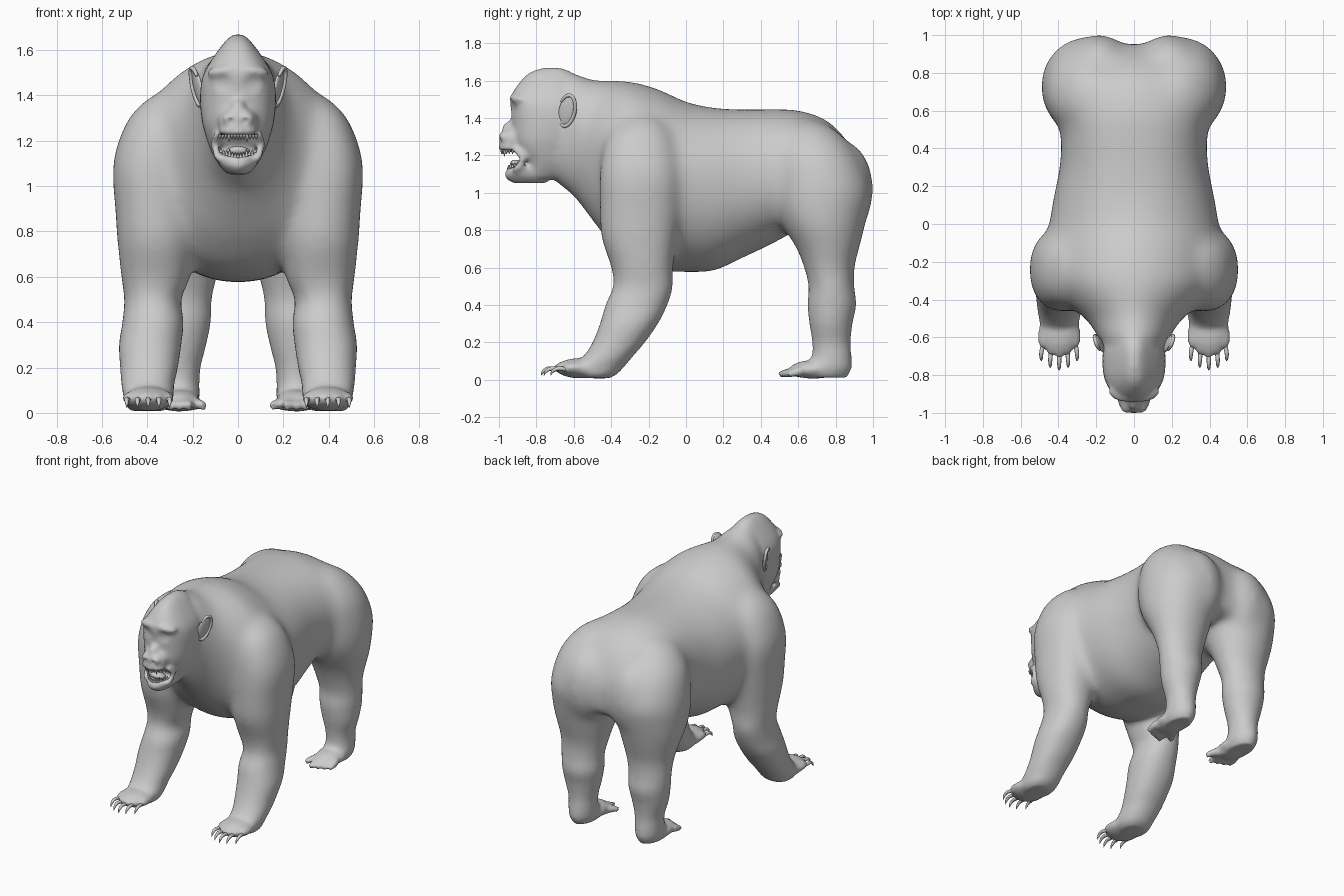
import bpy, bmesh, math
from mathutils import Vector, Matrix, Euler

cube = bpy.data.objects.get("Cube")
if cube:
    bpy.data.objects.remove(cube)

grey = bpy.data.materials.new("plain grey")
grey.use_nodes = True
grey.diffuse_color = (0.6, 0.6, 0.6, 1)
grey.node_tree.nodes["Principled BSDF"].inputs["Base Color"].default_value = (0.6, 0.6, 0.6, 1)


def finish(bm, name):
    bmesh.ops.recalc_face_normals(bm, faces=bm.faces)
    me = bpy.data.meshes.new(name)
    bm.to_mesh(me)
    bm.free()
    me.materials.append(grey)
    ob = bpy.data.objects.new(name, me)
    bpy.context.collection.objects.link(ob)
    bpy.ops.object.select_all(action='DESELECT')
    bpy.context.view_layer.objects.active = ob
    ob.select_set(True)
    bpy.ops.object.shade_smooth()
    return ob


def spline(rows, steps=5):
    """Smooth in-between stations through the given ones."""
    out = []
    for i in range(len(rows) - 1):
        quad = [rows[max(i - 1, 0)], rows[i], rows[i + 1], rows[min(i + 2, len(rows) - 1)]]
        for k in range(steps):
            t = k / steps
            out.append([0.5 * (2*b + (c - a)*t + (2*a - 5*b + 4*c - d)*t*t + (3*b - a - 3*c + d)*t**3)
                        for a, b, c, d in zip(*quad)])
    return out + [list(rows[-1])]


def loft(bm, rings):
    loops = [[bm.verts.new(p) for p in ring] for ring in rings]
    n = len(loops[0])
    for a, b in zip(loops, loops[1:]):
        for i in range(n):
            bm.faces.new((a[i], a[(i + 1) % n], b[(i + 1) % n], b[i]))
    bm.faces.new(loops[0])
    bm.faces.new(loops[-1][::-1])


def power(v, e):
    return math.copysign(abs(v) ** (2 / e), v)


def ramp(v, start, width):
    return min(max((v - start) / width, 0), 1)


ANGLES = [math.tau * i / 32 for i in range(32)]


def column(bm, rows, side=1, e=2.2):
    """Rows: z, inner x, outer x, front y, back y."""
    loft(bm, [[(side * ((x0 + x1) / 2 + (x1 - x0) / 2 * power(math.cos(a), e)),
                (y0 + y1) / 2 + (y1 - y0) / 2 * power(math.sin(a), e), z) for a in ANGLES]
              for z, x0, x1, y0, y1 in spline(rows)])


def barrel(bm, rows):
    """Rows: y, bottom z, widest z, top z, half width, roundness of the upper half."""
    rings = []
    for y, lo, mid, hi, w, e in spline(rows):
        ring = []
        for a in ANGLES:
            s, ee = math.sin(a), e if math.sin(a) > 0 else 2.1
            ring.append((w * power(math.cos(a), ee), y, mid + (hi - mid if s > 0 else mid - lo) * power(s, ee)))
        rings.append(ring)
    loft(bm, rings)


def blob(bm, at, size, rot=(0, 0, 0), seg=20):
    m = Matrix.LocRotScale(Vector(at), Euler(rot), Vector(size))
    bmesh.ops.create_uvsphere(bm, u_segments=seg, v_segments=seg // 2, radius=1, matrix=m)


def tube(bm, pts, radii, seg=10):
    """Tapering round tube through the points."""
    rows = spline([(*p, r) for p, r in zip(pts, radii)], 4)
    rings = []
    for i, row in enumerate(rows):
        d = Vector(rows[min(i + 1, len(rows) - 1)][:3]) - Vector(rows[max(i - 1, 0)][:3])
        q = d.to_track_quat('Z', 'Y')
        rings.append([Vector(row[:3]) + q @ Vector((math.cos(math.tau * k / seg), math.sin(math.tau * k / seg), 0)) * row[3]
                      for k in range(seg)])
    loft(bm, rings)


TORSO = [(-.72, 1.08, 1.35, 1.6, .14, 2), (-.6, .98, 1.32, 1.635, .19, 1.9), (-.5, .85, 1.25, 1.607, .26, 1.7),
         (-.42, .75, 1.2, 1.602, .36, 1.7), (-.3, .64, 1.15, 1.597, .45, 1.85), (-.15, .585, 1.1, 1.557, .465, 1.85),
         (0, .575, 1.08, 1.488, .45, 1.9), (.15, .583, 1.05, 1.455, .425, 2.1), (.3, .65, 1.05, 1.447, .395, 2.2),
         (.45, .72, 1.08, 1.448, .388, 2.2), (.6, .8, 1.1, 1.442, .41, 2.1), (.75, .85, 1.1, 1.39, .4, 2),
         (.86, .86, 1.08, 1.28, .3, 2), (.93, .88, 1.02, 1.14, .17, 2), (.95, .93, 1, 1.07, .08, 2)]
ARM = [(1.42, .28, .34, -.27, -.2), (1.375, .23, .415, -.36, -.12), (1.28, .2, .495, -.43, -.06),
       (1.1, .2, .553, -.463, -.02), (.9, .19, .543, -.463, -.025), (.75, .19, .533, -.453, -.045),
       (.6, .21, .516, -.4, -.068), (.5, .25, .502, -.39, -.07), (.4, .24, .51, -.43, -.1),
       (.3, .25, .525, -.46, -.15), (.2, .265, .52, -.5, -.22), (.13, .28, .515, -.545, -.28),
       (.07, .285, .505, -.61, -.33), (.03, .3, .495, -.6, -.37), (.008, .33, .47, -.55, -.41)]
LEG = [(1.39, .14, .24, .58, .7), (1.33, .08, .35, .5, .81), (1.2, .03, .45, .46, .92),
       (1.02, .01, .49, .46, .99), (.9, .01, .49, .48, .975), (.8, .03, .478, .53, .953),
       (.7, .06, .45, .59, .928), (.6, .09, .422, .63, .902), (.5, .115, .41, .655, .9),
       (.4, .12, .4, .65, .91), (.3, .14, .385, .66, .89), (.2, .165, .355, .675, .88),
       (.12, .17, .35, .67, .885), (.06, .17, .35, .62, .885), (.012, .19, .33, .62, .86)]
# skull and lower jaw: z, -half width, half width, front y, back y
SKULL = [(1.669, -.02, .02, -.76, -.68), (1.64, -.055, .055, -.84, -.6), (1.57, -.108, .108, -.905, -.55),
         (1.5, -.15, .15, -.94, -.52), (1.44, -.165, .165, -.935, -.52), (1.36, -.167, .167, -.93, -.52),
         (1.28, -.158, .158, -.925, -.55), (1.22, -.142, .142, -.9, -.58), (1.17, -.125, .125, -.865, -.6),
         (1.12, -.1, .1, -.865, -.62), (1.075, -.07, .07, -.87, -.68)]
JAW = [(1.135, -.095, .095, -.95, -.78), (1.1, -.087, .087, -.972, -.74), (1.075, -.07, .07, -.96, -.72),
       (1.052, -.045, .045, -.93, -.75)]

# body: rough volumes, then fused and smoothed
bm = bmesh.new()
barrel(bm, TORSO)
column(bm, SKULL, e=2.4)
column(bm, JAW, e=2)
blob(bm, (0, -.925, 1.285), (.09, .075, .07))            # muzzle
blob(bm, (0, -.95, 1.24), (.085, .055, .022))            # upper lip
blob(bm, (0, -.94, 1.335), (.035, .045, .05))            # nose bridge
for s in (1, -1):
    column(bm, ARM, s)
    column(bm, LEG, s, 2)
    blob(bm, (s * .185, .84, 1.02), (.175, .165, .26))                        # buttock
    blob(bm, (s * .036, -.968, 1.3), (.036, .037, .03))                       # nostril wing
    blob(bm, (s * .065, -.9, 1.505), (.075, .042, .028), (0, s * .1, s * .3))  # brow
    tube(bm, [(s * .09, -.92, 1.235), (s * .103, -.87, 1.18), (s * .085, -.92, 1.115)], [.016, .02, .016])
    blob(bm, (s * .395, -.56, .062), (.11, .14, .055))                        # palm
    blob(bm, (s * .26, .68, .055), (.095, .13, .05))                          # sole
    for i in range(5):
        fx = .31 + .043 * i
        fy = -.65 - .05 * math.sin(math.pi * i / 4)
        tube(bm, [(s * fx, -.56, .06), (s * fx, fy + .03, .065), (s * fx, fy, .05)], [.026, .027, .02])
    for i in range(4):
        tx = .215 + .04 * i
        tube(bm, [(s * tx, .62, .05), (s * (tx + .003), .55 + .012 * i, .04), (s * tx, .495 + .017 * i, .026)],
             [.026, .024, .018])
    tube(bm, [(s * .22, .66, .04), (s * .18, .59, .04), (s * .145, .545, .028)], [.035, .028, .02])  # big toe
body = finish(bm, "body")
mod = body.modifiers.new("fuse", 'REMESH')
mod.mode, mod.voxel_size, mod.use_smooth_shade = 'VOXEL', .013, True
bpy.ops.object.modifier_apply(modifier="fuse")

# the trunk blends softly into the limbs, the head and paws keep their detail
trunk = body.vertex_groups.new(name="trunk")
for v in body.data.vertices:
    trunk.add([v.index], ramp(v.co.z, .45, .25) * ramp(v.co.y, -.65, .15), 'REPLACE')
for name, count, group in (("blend", 90, "trunk"), ("soften", 8, "")):
    mod = body.modifiers.new(name, 'SMOOTH')
    mod.factor, mod.iterations, mod.vertex_group = .5, count, group
    bpy.ops.object.modifier_apply(modifier=name)

# sculpted hollows: centre, radius, push
for s in (1, -1):
    for at, r, push in [((s * .066, -.93, 1.455), .06, (0, .01, 0)),
                        ((s * .03, -1, 1.285), .025, (0, .012, 0))]:
        for v in body.data.vertices:
            d = (v.co - Vector(at)).length / r
            if d < 1:
                v.co += Vector(push) * (1 - d * d) ** 2
body.data.materials.clear()
body.data.materials.append(grey)

for s, side in ((1, "left"), (-1, "right")):
    # ear: thin dish with a raised rim, flaring outwards at the back
    tilt = Vector((-.3, .15, -.35))
    bm = bmesh.new()
    blob(bm, (s * .177, -.636, 1.44), (.013, .046, .088), (tilt.x, s * tilt.y, s * tilt.z))
    rim = []
    for k in range(9):
        a = math.radians(-110 + 33 * k)
        p = Vector((.008, .046 * math.cos(a), .086 * math.sin(a)))
        p.rotate(Euler(tilt))
        rim.append((s * (.177 + p.x), -.636 + p.y, 1.44 + p.z))
    tube(bm, rim, [.006] + [.01] * 7 + [.006], 8)
    finish(bm, side + "_ear")

    # curved hand claws
    bm = bmesh.new()
    for i in range(5):
        fx = .31 + .043 * i
        fy = -.655 - .05 * math.sin(math.pi * i / 4)
        out = s * (fx + (fx - .395) * .1)
        tube(bm, [(s * fx, fy + .02, .056), (out, fy - .03, .06), (out, fy - .058, .045), (out, fy - .07, .022)],
             [.012, .011, .008, .001], 8)
    finish(bm, side + "_hand_claws")

# teeth along both jaws, the lower row rising to the mouth corners
for name, z, up, half, front in (("upper_teeth", 1.228, -1, .08, -.985), ("lower_teeth", 1.125, 1, .075, -.95)):
    bm = bmesh.new()
    for i in range(-6, 7):
        x = half * i / 6
        y = front + 9 * x * x
        root = z + (4 * x * x if up > 0 else 0)
        tall = .034 if abs(i) == 3 else .022
        tube(bm, [(x, y, root), (x, y, root + up * tall / 2), (x, y, root + up * tall)], [.008, .005, .001], 8)
    finish(bm, name)

# tongue
bm = bmesh.new()
blob(bm, (0, -.895, 1.15), (.055, .045, .024), (-.3, 0, 0))
finish(bm, "tongue")
